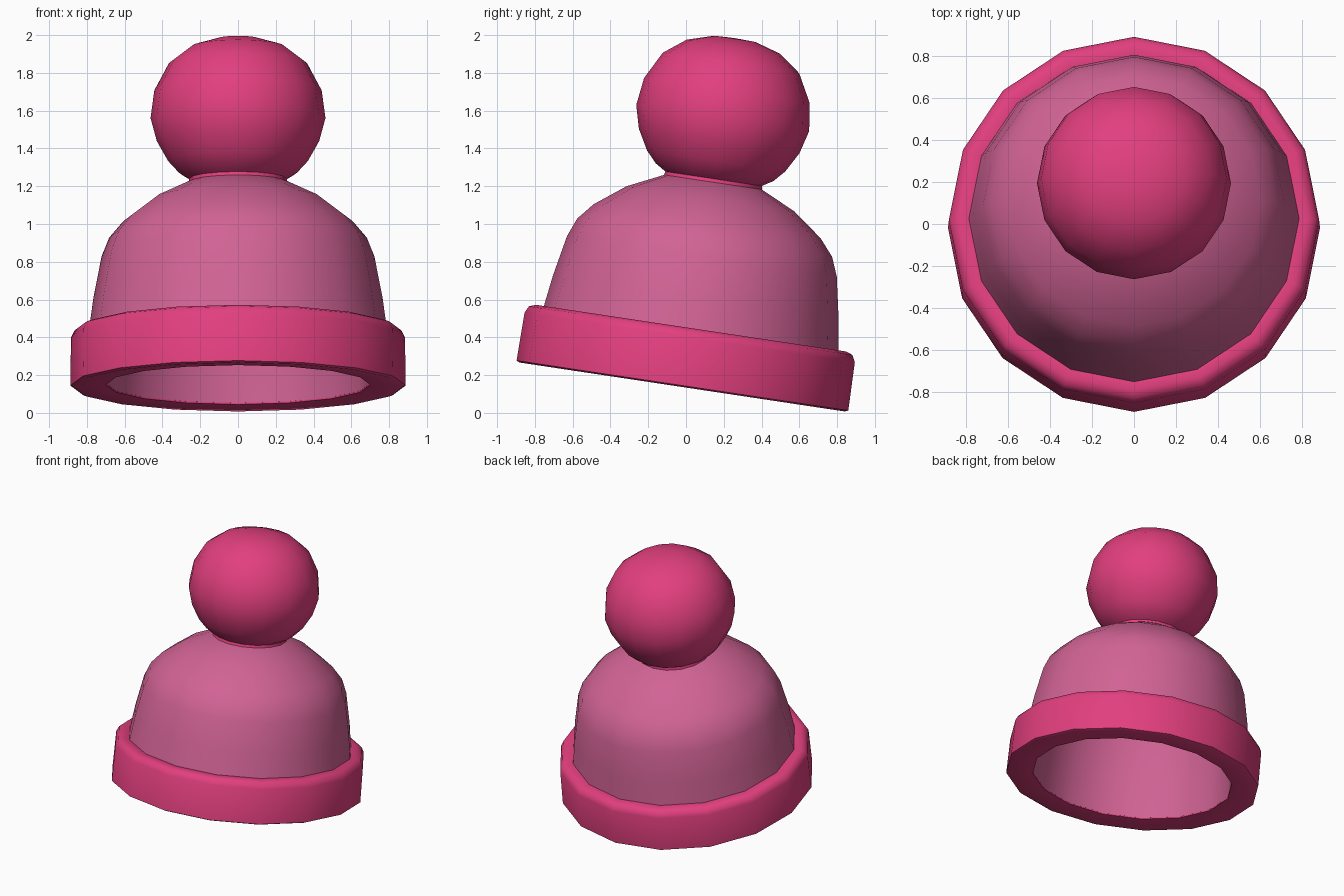
import bpy, bmesh
from math import sin, cos, pi, radians

if "Cube" in bpy.data.objects:
    bpy.data.objects.remove(bpy.data.objects["Cube"])

SIDES = 16
TILT = radians(-8.56)
ORIGIN = (0, -0.02, 0.137)


def material(name, rgb):
    m = bpy.data.materials.new(name)
    m.diffuse_color = (*rgb, 1)
    m.use_nodes = True
    m.node_tree.nodes["Principled BSDF"].inputs["Base Color"].default_value = m.diffuse_color
    return m


def lathe(name, profile, mat, closed=False, angle=40):
    """Revolve (radius, height) points about the tilted hat axis."""
    bm = bmesh.new()
    rings = []
    for r, h in profile:
        if r == 0:
            rings.append([bm.verts.new((0, 0, h))] * SIDES)
        else:
            rings.append([bm.verts.new((r * cos(2 * pi * i / SIDES), r * sin(2 * pi * i / SIDES), h))
                          for i in range(SIDES)])
    pairs = list(zip(rings, rings[1:]))
    if closed:
        pairs.append((rings[-1], rings[0]))
    for a, b in pairs:
        for i in range(SIDES):
            j = (i + 1) % SIDES
            corners = list(dict.fromkeys((a[i], a[j], b[j], b[i])))
            if len(corners) > 2:
                bm.faces.new(corners)
    bmesh.ops.recalc_face_normals(bm, faces=bm.faces)
    mesh = bpy.data.meshes.new(name)
    bm.to_mesh(mesh)
    bm.free()
    mesh.materials.append(mat)
    ob = bpy.data.objects.new(name, mesh)
    bpy.context.collection.objects.link(ob)
    ob.location = ORIGIN
    ob.rotation_euler = (TILT, 0, 0)
    bpy.ops.object.select_all(action='DESELECT')
    ob.select_set(True)
    bpy.context.view_layer.objects.active = ob
    bpy.ops.object.shade_smooth_by_angle(angle=radians(angle))
    return ob


deep_pink = material("deep_pink", (0.76, 0.05, 0.21))
soft_pink = material("soft_pink", (0.64, 0.125, 0.30))

# Knitted crown: outer dome, then the inner lining back down to the brim
lathe("crown", [
    (0.80, 0.25), (0.788, 0.315), (0.765, 0.48), (0.722, 0.70), (0.682, 0.80),
    (0.607, 0.888), (0.45, 1.007), (0.25, 1.102), (0, 1.12),
    (0, 1.04), (0.22, 1.02), (0.40, 0.93), (0.54, 0.82), (0.61, 0.72),
    (0.64, 0.62), (0.68, 0.30), (0.70, 0.02), (0.72, 0.02)], soft_pink, closed=True)

# Folded brim with rounded upper edge
lathe("brim", [
    (0.70, 0.012), (0.87, 0.0), (0.888, 0.008), (0.884, 0.265),
    (0.866, 0.302), (0.83, 0.315), (0.78, 0.312), (0.72, 0.29)], deep_pink, closed=True, angle=60)

# Pompom, slightly flattened along the axis, with a small collar at its base
lathe("pompom", [
    (0, 1.08), (0.262, 1.095), (0.258, 1.115), (0.315, 1.15), (0.37, 1.21),
    (0.43, 1.317), (0.463, 1.44), (0.443, 1.588), (0.365, 1.735),
    (0.25, 1.822), (0.11, 1.864), (0, 1.868)], deep_pink, angle=60)
